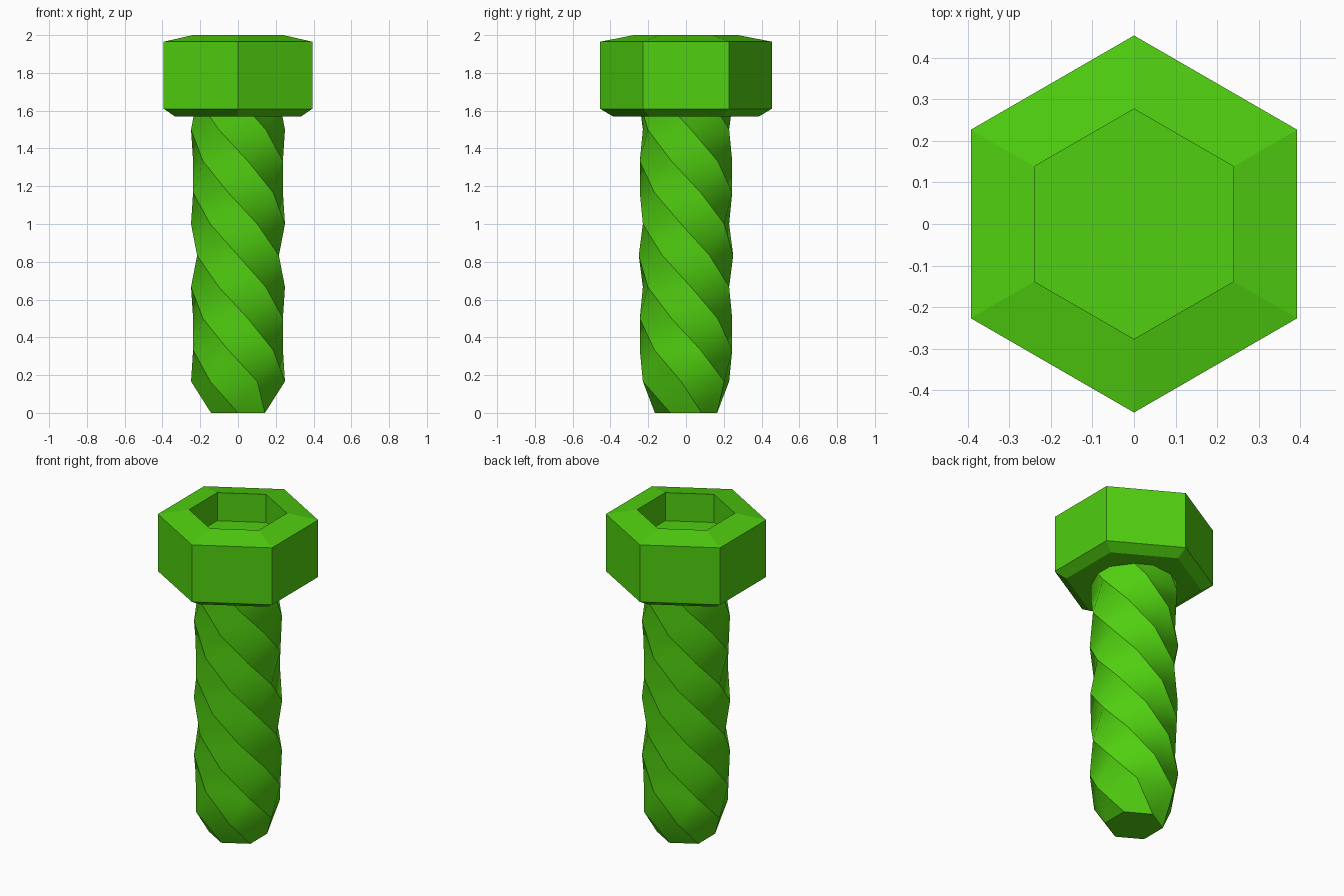
import bpy, bmesh
from math import radians, cos, sin

if "Cube" in bpy.data.objects:
    bpy.data.objects.remove(bpy.data.objects["Cube"])

SIDES = 6


def material(name, rgb):
    mat = bpy.data.materials.new(name)
    mat.diffuse_color = (*rgb, 1)
    mat.use_nodes = True
    mat.node_tree.nodes["Principled BSDF"].inputs["Base Color"].default_value = mat.diffuse_color
    return mat


def hex_loft(name, rings, mat, smooth=False):
    """Loft hexagons given as (radius, z, twist in degrees) and cap both ends."""
    bm = bmesh.new()
    loops = []
    for r, z, twist in rings:
        angles = [radians(-90 + twist + 360 / SIDES * i) for i in range(SIDES)]
        loops.append([bm.verts.new((r * cos(a), r * sin(a), z)) for a in angles])
    for lo, hi in zip(loops, loops[1:]):
        for i in range(SIDES):
            j = (i + 1) % SIDES
            face = bm.faces.new((lo[i], lo[j], hi[j], hi[i]))
            face.smooth = smooth
    bm.faces.new(reversed(loops[0]))
    bm.faces.new(loops[-1])
    # keep the spiral ridges and end rims crisp
    for lo, hi in zip(loops, loops[1:]):
        for a, b in zip(lo, hi):
            bm.edges.get((a, b)).smooth = False
    for loop in (loops[0], loops[-1]):
        for i in range(SIDES):
            bm.edges.get((loop[i], loop[i - 1])).smooth = False
    mesh = bpy.data.meshes.new(name)
    bm.to_mesh(mesh)
    bm.free()
    mesh.materials.append(mat)
    obj = bpy.data.objects.new(name, mesh)
    bpy.context.collection.objects.link(obj)
    return obj


green = material("green", (0.08, 0.62, 0.005))

# Head: chamfered underside, straight flats, sloped top, recessed hex socket
hex_loft("bolt_head", [
    (0.387, 1.57, 0),
    (0.454, 1.61, 0),
    (0.454, 1.965, 0),
    (0.277, 2.0, 0),
    (0.277, 1.825, 0),
], green)

# Shank: one full turn in ten steps, with a tapered tip
STEPS = 10
hex_loft("bolt_shank", [
    (0.165 if k == 0 else 0.25, k / 6, -36 * k) for k in range(STEPS + 1)
], green, smooth=True)
